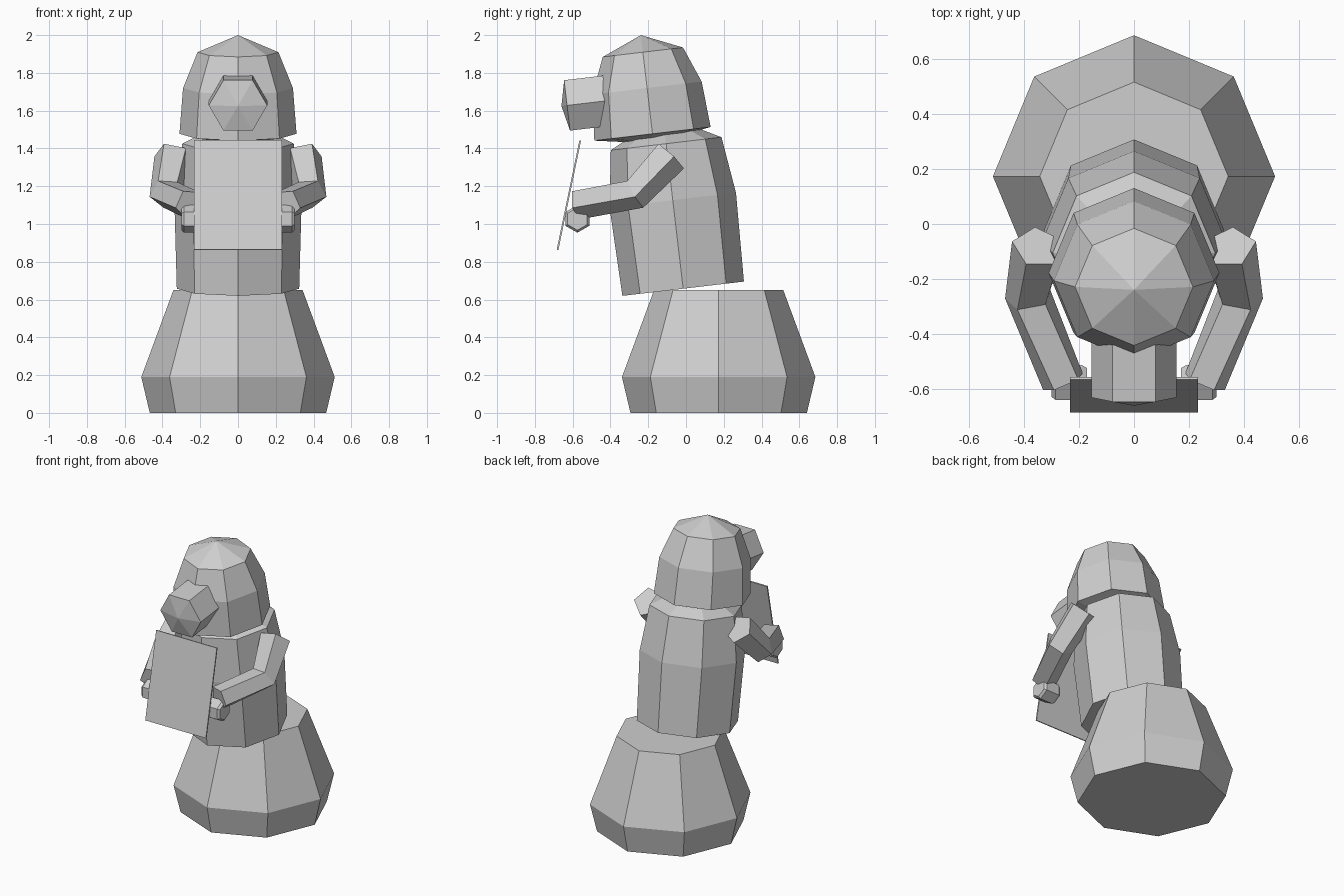
import bpy, bmesh, math
from mathutils import Vector, Matrix

if "Cube" in bpy.data.objects:
    bpy.data.objects.remove(bpy.data.objects["Cube"])

grey = bpy.data.materials.new("plain_grey")
grey.diffuse_color = (0.62, 0.62, 0.62, 1)
grey.use_nodes = True
grey.node_tree.nodes["Principled BSDF"].inputs["Base Color"].default_value = grey.diffuse_color


def finish(name, bm, mirror=False):
    bmesh.ops.recalc_face_normals(bm, faces=bm.faces)
    me = bpy.data.meshes.new(name)
    bm.to_mesh(me)
    bm.free()
    me.materials.append(grey)
    ob = bpy.data.objects.new(name, me)
    bpy.context.collection.objects.link(ob)
    if mirror:
        ob.modifiers.new("mirror", "MIRROR").use_axis[0] = True
    return ob


def loft(name, rings, sides, start=0.0, mirror=False):
    """Join rings of (centre, u, v, radius); a radius of 0 makes a point."""
    bm = bmesh.new()
    loops = []
    for c, u, v, r in rings:
        if r == 0:
            loops.append([bm.verts.new(c)])
            continue
        angles = [start + 2 * math.pi * k / sides for k in range(sides)]
        loops.append([bm.verts.new(c + u * (r * math.cos(a)) + v * (r * math.sin(a)))
                      for a in angles])
    for a, b in zip(loops, loops[1:]):
        for k in range(sides):
            n = (k + 1) % sides
            if len(b) == 1:
                bm.faces.new((a[k], a[n], b[0]))
            else:
                bm.faces.new((a[k], a[n], b[n], b[k]))
    for end in (loops[0], loops[-1]):
        if len(end) > 2:
            bm.faces.new(end)
    return finish(name, bm, mirror)


def along(base, axis, u, v, profile):
    return [(base + axis * t, u, v, r) for t, r in profile]


X, Y, Z = Vector((1, 0, 0)), Vector((0, 1, 0)), Vector((0, 0, 1))
# the upper body leans forward
lean = Matrix.Rotation(math.radians(6.7), 3, 'X')
back, up = lean @ Y, lean @ Z

# upright base
loft("base", along(Vector((0, 0.173, 0)), Z, X, Y,
                   [(0, 0.467), (0.19, 0.512), (0.65, 0.342)]), 8)

# leaning torso with sloped shoulders
loft("torso", along(Vector((0, -0.015, 0.6575)), up, X, back,
                    [(0, 0.324), (0.472, 0.337), (0.773, 0.295), (0.843, 0.16)]), 8)

# domed head with a recessed lower rim
loft("head", along(Vector((0, -0.1775, 1.4775)), up, X, back,
                   [(-0.025, 0.16), (0, 0.31), (0.244, 0.291),
                    (0.435, 0.214), (0.526, 0)]), 8)

# six-sided snout with a shallow pointed front
loft("snout", along(Vector((0, -0.424, 1.652)), -back, X, up,
                    [(0, 0.155), (0.207, 0.155), (0.237, 0)]), 6)

# bent five-sided arms
pts = [Vector((0.345, -0.085, 1.36)), Vector((0.382, -0.268, 1.163)),
       Vector((0.255, -0.575, 1.105))]
d0, d1 = (pts[1] - pts[0]).normalized(), (pts[2] - pts[1]).normalized()
rings = []
for p, d, r in zip(pts, (d0, (d0 + d1).normalized(), d1), (0.1, 0.088, 0.082)):
    u = (X - d * d.dot(X)).normalized()
    rings.append((p, u, d.cross(u), r))
loft("arms", rings, 5, math.radians(-82), mirror=True)

# hands gripping the sheet edges
loft("hands", along(Vector((0.17, -0.575, 1.027)), X, Y, Z,
                    [(0, 0.06), (0.02, 0.073), (0.115, 0.073), (0.13, 0.06)]),
     6, math.radians(-90), mirror=True)

# thin tilted sheet
bm = bmesh.new()
bmesh.ops.create_cube(bm, size=1, matrix=Matrix.Translation((0, -0.62, 1.153))
                      @ Matrix.Rotation(math.radians(-11.7), 4, 'X')
                      @ Matrix.Diagonal((0.465, 0.009, 0.592, 1)))
finish("sheet", bm)
